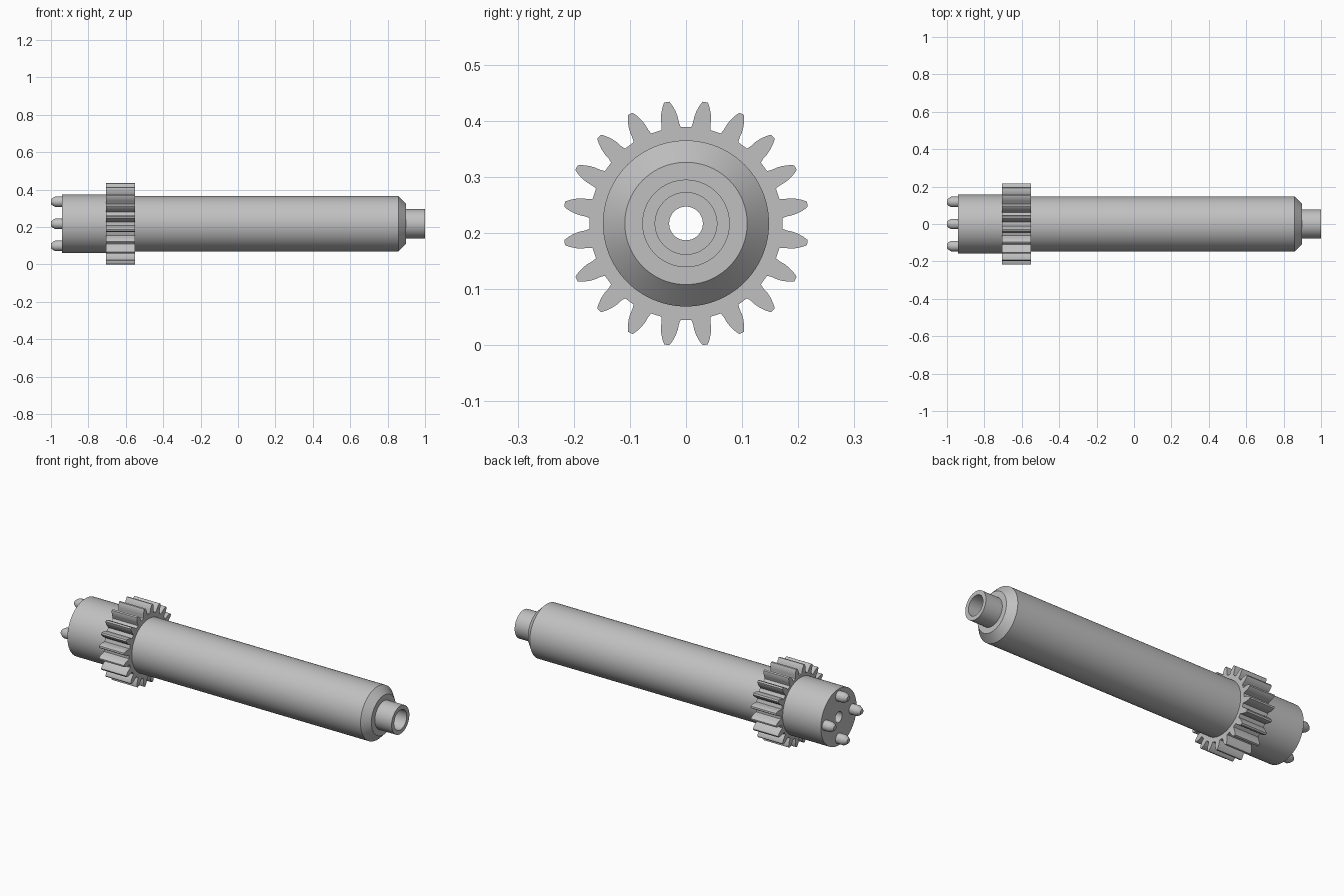
import bpy
from math import sin, cos, pi, radians

if "Cube" in bpy.data.objects:
    bpy.data.objects.remove(bpy.data.objects["Cube"])

AXIS_Z = 0.217
TEETH = 20

metal = bpy.data.materials.new("light_grey_metal")
metal.use_nodes = True
grey = (0.53, 0.53, 0.53, 1)
metal.diffuse_color = grey
metal.node_tree.nodes["Principled BSDF"].inputs["Base Color"].default_value = grey


def at(x, r, a, y=0, z=AXIS_Z):
    """Point at distance r and angle a (from straight up) about an x-parallel axis."""
    return (x, y + r * sin(a), z + r * cos(a))


def sweep(name, rings):
    """Skin a closed loop of equal-length closed rings of points."""
    n, m = len(rings), len(rings[0])
    verts = [p for ring in rings for p in ring]
    faces = []
    for i in range(n):
        j = (i + 1) % n
        for k in range(m):
            l = (k + 1) % m
            faces.append((i * m + k, i * m + l, j * m + l, j * m + k))
    mesh = bpy.data.meshes.new(name)
    mesh.from_pydata(verts, [], faces)
    mesh.materials.append(metal)
    obj = bpy.data.objects.new(name, mesh)
    bpy.context.collection.objects.link(obj)
    bpy.ops.object.select_all(action='DESELECT')
    obj.select_set(True)
    bpy.context.view_layer.objects.active = obj
    bpy.ops.object.mode_set(mode='EDIT')
    bpy.ops.mesh.select_all(action='SELECT')
    bpy.ops.mesh.remove_doubles(threshold=0.00001)
    bpy.ops.mesh.normals_make_consistent(inside=False)
    bpy.ops.object.mode_set(mode='OBJECT')
    bpy.ops.object.shade_smooth_by_angle(angle=radians(30))
    return obj


def lathe(name, profile, sides, y=0, z=AXIS_Z):
    """Revolve a closed (x, radius) profile."""
    return sweep(name, [[at(x, r, 2 * pi * i / sides, y, z) for x, r in profile]
                        for i in range(sides)])


# Hollow spindle: collar, long barrel, chamfered shoulder, nose and bore
lathe("spindle", [
    (-0.94, 0.03), (-0.94, 0.157), (-0.63, 0.157), (-0.63, 0.148),
    (0.858, 0.148), (0.897, 0.109), (0.897, 0.078), (1.0, 0.078),
    (1.0, 0.055), (0.87, 0.055), (0.87, 0.03)], 96)

# Gear ring: tooth flank given as (radius, half width)
flank = [(0.172, 0.0175), (0.18, 0.0157), (0.19, 0.0152),
         (0.2, 0.0132), (0.21, 0.0095), (0.216, 0.0065), (0.219, 0.0045)]
tooth = [(r, -w / r) for r, w in flank] + [(r, w / r) for r, w in reversed(flank)]
outline = []
for t in range(TEETH):
    centre = 2 * pi * (t + 0.5) / TEETH
    outline += [(r, centre + a) for r, a in tooth]
sweep("gear", [[at(x, r, a), at(x2, r, a), at(x2, 0.14, a), at(x, 0.14, a)]
               for r, a in outline for x, x2 in [(-0.705, -0.55)]])

# Four drive pins on the collar face
for i, side in enumerate(("top", "left", "bottom", "right")):
    _, y, z = at(0, 0.118, i * pi / 2)
    lathe("drive_pin_" + side, [
        (-0.93, 0), (-0.93, 0.028), (-0.977, 0.028), (-0.99, 0.021),
        (-1.0, 0.013), (-1.0, 0)], 32, y, z)
